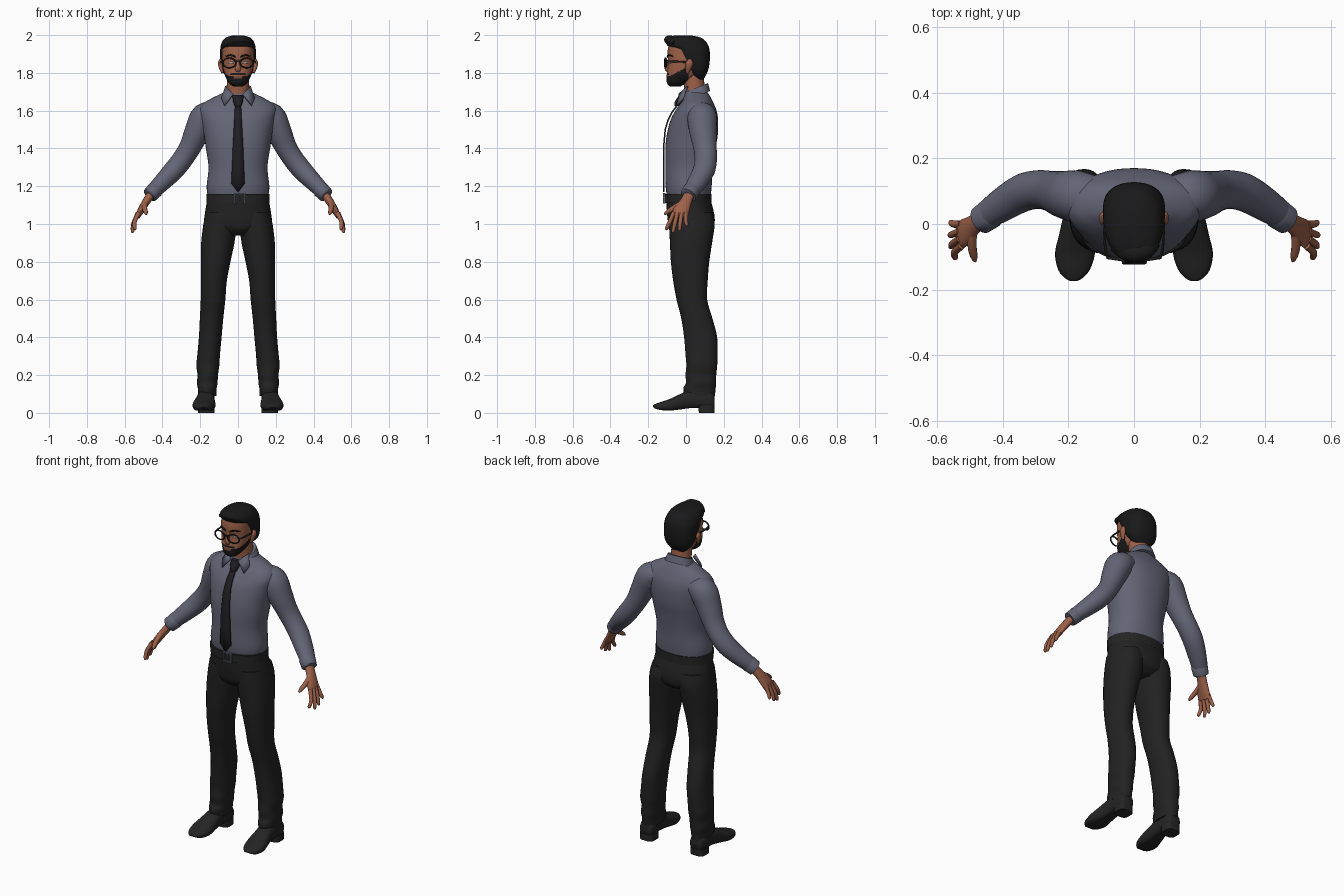
import bpy, bmesh, math
from mathutils import Vector


def material(name, r, g, b):
    m = bpy.data.materials.new(name)
    m.diffuse_color = (r, g, b, 1)
    return m


SHIRT = material("slate_shirt", 0.125, 0.13, 0.18)
SKIN = material("brown_skin", 0.34, 0.12, 0.066)
TROUSER = material("charcoal_trousers", 0.016, 0.016, 0.017)
HAIR = material("black_hair", 0.010, 0.010, 0.011)
LEATHER = material("dark_leather", 0.018, 0.018, 0.019)
TIE = material("black_tie", 0.014, 0.014, 0.017)
STEEL = material("buckle_steel", 0.11, 0.12, 0.16)
LIP = material("lip_red", 0.22, 0.065, 0.045)
EYE = material("eye_white", 0.5, 0.46, 0.42)


def resample(keys, n):
    """Catmull-Rom smoothing of rows of numbers, n steps per span."""
    out = []
    for i in range(len(keys) - 1):
        p = [keys[max(i - 1, 0)], keys[i], keys[i + 1], keys[min(i + 2, len(keys) - 1)]]
        for j in range(n):
            t = j / n
            out.append([0.5 * (2 * b + (c - a) * t + (2 * a - 5 * b + 4 * c - d) * t * t
                               + (3 * b - a - 3 * c + d) * t ** 3) for a, b, c, d in zip(*p)])
    return out + [list(keys[-1])]


def skin_rings(name, rings, mat):
    """Join equal rings of points into a capped surface."""
    bm = bmesh.new()
    rows = [[bm.verts.new(p) for p in r] for r in rings]
    n = len(rows[0])
    for a, b in zip(rows, rows[1:]):
        for i in range(n):
            bm.faces.new((a[i], a[(i + 1) % n], b[(i + 1) % n], b[i]))
    bm.faces.new(rows[0])
    bm.faces.new(rows[-1])
    bmesh.ops.recalc_face_normals(bm, faces=bm.faces)
    return finish(name, bm, mat)


def finish(name, bm, mat):
    me = bpy.data.meshes.new(name)
    bm.to_mesh(me)
    bm.free()
    ob = bpy.data.objects.new(name, me)
    me.materials.append(mat)
    bpy.context.collection.objects.link(ob)
    return ob


def unit_ring(seg, e=2.0):
    pts = []
    for i in range(seg):
        c, s = math.cos(2 * math.pi * i / seg), math.sin(2 * math.pi * i / seg)
        pts.append((math.copysign(abs(c) ** (2 / e), c), math.copysign(abs(s) ** (2 / e), s)))
    return pts


def loft(name, keys, mat, seg=32, n=4, e=2.2, tilt=0.0):
    """Horizontal sections: (z, centre x, front y, back y, half width)."""
    rings = []
    for z, cx, y0, y1, w in resample(keys, n):
        cy, d = (y0 + y1) / 2, (y1 - y0) / 2
        rings.append([(cx + w * a, cy + d * b, z + tilt * d * b) for a, b in unit_ring(seg, e)])
    return skin_rings(name, rings, mat)


def tube(name, keys, mat, seg=16, n=4):
    """Sections along a path: (x, y, z, radius along y, other radius)."""
    ks = resample(keys, n)
    rings = []
    for i, k in enumerate(ks):
        t = (Vector(ks[min(i + 1, len(ks) - 1)][:3]) - Vector(ks[max(i - 1, 0)][:3])).normalized()
        u = Vector((0, 1, 0)) if abs(t.y) < 0.9 else Vector((1, 0, 0))
        u = (u - t * u.dot(t)).normalized()
        v = t.cross(u)
        rings.append([Vector(k[:3]) + u * k[3] * a + v * k[4] * b for a, b in unit_ring(seg)])
    return skin_rings(name, rings, mat)


def box(name, lo, hi, mat):
    (x0, y0, z0), (x1, y1, z1) = lo, hi
    return skin_rings(name, [[(x0, y0, z), (x1, y0, z), (x1, y1, z), (x0, y1, z)] for z in (z0, z1)], mat)


def sheet(name, rows, mat, thick):
    """Strip of cloth from pairs of points, given thickness."""
    bm = bmesh.new()
    vs = [[bm.verts.new(p) for p in r] for r in rows]
    for a, b in zip(vs, vs[1:]):
        bm.faces.new((a[0], a[1], b[1], b[0]))
    ob = finish(name, bm, mat)
    mod = ob.modifiers.new("thickness", "SOLIDIFY")
    mod.thickness, mod.offset = thick, 0
    return ob


# Shirt body and collar band
loft("shirt_body", [(1.145, 0, -.10, .13, .160), (1.20, 0, -.108, .136, .166), (1.30, 0, -.109, .142, .156),
     (1.40, 0, -.109, .156, .170), (1.47, 0, -.102, .168, .180), (1.55, 0, -.082, .170, .195),
     (1.60, 0, -.056, .162, .205), (1.635, 0, -.032, .148, .188), (1.66, 0, -.014, .136, .150),
     (1.685, 0, -.004, .122, .100), (1.70, 0, .005, .112, .070)], SHIRT, seg=48)
loft("collar_band", [(1.675, 0, -.02, .128, .086), (1.70, 0, -.012, .122, .077), (1.722, 0, -.002, .116, .068)],
     SHIRT, tilt=.4)

# Tie blade and knot
blade = [(1.63, -.045, .016), (1.59, -.075, .018), (1.55, -.095, .02), (1.50, -.110, .023), (1.40, -.119, .028),
         (1.30, -.119, .032), (1.215, -.118, .036), (1.17, -.117, .002)]
sheet("tie_blade", [((-w, y, z), (w, y, z)) for z, y, w in blade], TIE, .008)
loft("tie_knot", [(1.625, 0, -.062, -.02, .018), (1.65, 0, -.058, 0, .026), (1.682, 0, -.036, .01, .029)], TIE, seg=12)

# Belt and buckle
loft("belt", [(1.11, 0, -.111, .136, .167), (1.16, 0, -.113, .136, .168)], LEATHER, seg=48, n=1)
for nm, x0, x1, z0, z1 in (("left", -.02, -.012, 1.108, 1.164), ("right", .032, .04, 1.108, 1.164),
                           ("top", -.02, .04, 1.157, 1.164), ("bottom", -.02, .04, 1.108, 1.115),
                           ("prong", .008, .014, 1.108, 1.164)):
    box("buckle_" + nm, (x0, -.121, z0), (x1, -.108, z1), STEEL)

# Hips
loft("trouser_hips", [(.94, 0, -.05, .10, .08), (.97, 0, -.082, .14, .145), (1.0, 0, -.093, .151, .178),
     (1.05, 0, -.10, .15, .176), (1.13, 0, -.105, .13, .163)], TROUSER, seg=48)

# Neck and head, with the beard and lips coloured by region
tube("neck", [(0, .06, 1.64, .062, .066), (0, .045, 1.72, .055, .058), (0, .035, 1.83, .056, .058)], SKIN, seg=24)
head = loft("head", [(1.728, 0, -.085, -.03, .026), (1.745, 0, -.100, .0, .047), (1.77, 0, -.103, .045, .062),
            (1.80, 0, -.101, .08, .074), (1.85, 0, -.094, .10, .082), (1.90, 0, -.098, .11, .084),
            (1.95, 0, -.09, .10, .080), (1.98, 0, -.06, .06, .05)], SKIN, seg=64, n=6, e=2.3)
head.data.materials.append(HAIR)
head.data.materials.append(LIP)
for f in head.data.polygons:
    x, y, z = f.center
    if y < .012 and z < 1.782 + max(0, y + .085) * .55:
        f.material_index = 1
    if abs(x) < .04 and y < -.05 and 1.786 < z < 1.80:
        f.material_index = 1
    if abs(x) < .024 and y < -.05 and 1.768 < z < 1.785:
        f.material_index = 2
tube("nose", [(0, -.088, 1.875, .006, .008), (0, -.097, 1.845, .01, .010), (0, -.101, 1.822, .012, .016),
              (0, -.094, 1.808, .008, .012)], SKIN, seg=12)

# Hair cap and swept fringe
loft("hair_cap", [(1.765, 0, .05, .092, .045), (1.80, 0, .018, .112, .078), (1.84, 0, -.012, .123, .091),
     (1.89, 0, -.045, .127, .095), (1.925, 0, -.066, .124, .094), (1.945, 0, -.099, .118, .091),
     (1.97, 0, -.108, .102, .081), (1.988, 0, -.098, .075, .062), (1.998, 0, -.06, .03, .03)], HAIR, seg=48, e=2.4)
tube("hair_fringe", [(-.06, -.065, 1.955, .02, .014), (-.02, -.085, 1.972, .028, .022),
     (.03, -.083, 1.975, .028, .022), (.065, -.055, 1.96, .02, .015)], HAIR)

FINGERS = [("index", -.066, .534, (.545, -.102, .968)), ("middle", -.045, .538, (.558, -.068, .953)),
           ("ring", -.022, .538, (.560, -.034, .963)), ("little", .0, .534, (.558, .004, .988))]

for s, side in ((-1, "right_"), (1, "left_")):
    def m(keys):
        return [(s * k[0],) + tuple(k[1:]) for k in keys]

    # Sleeve and cuff
    tube(side + "sleeve", m([(.11, .085, 1.59, .06, .05), (.172, .085, 1.568, .078, .076), (.215, .09, 1.49, .072, .068),
         (.252, .10, 1.41, .062, .058), (.292, .105, 1.345, .059, .055), (.34, .095, 1.285, .058, .054),
         (.40, .06, 1.222, .052, .047), (.45, .026, 1.172, .043, .04)]), SHIRT, seg=28)
    tube(side + "cuff", m([(.432, .036, 1.187, .042, .040), (.438, .032, 1.182, .047, .044),
         (.466, .012, 1.153, .044, .041), (.468, .011, 1.151, .036, .034)]), SHIRT, seg=24, n=1)

    # Hand
    tube(side + "palm", m([(.452, .022, 1.168, .028, .023), (.485, .0, 1.12, .031, .021), (.515, -.025, 1.07, .043, .018),
         (.532, -.034, 1.038, .042, .013)]), SKIN)
    for nm, y, x, tip in FINGERS:
        mid = (x + .014, (y + tip[1]) / 2 - .003, (1.05 + tip[2]) / 2, .011, .011)
        tube(side + nm + "_finger", m([(x - .008, y, 1.06, .011, .012), mid, tip[:2] + (tip[2] + .008, .009, .009),
             tip + (.003, .003)]), SKIN, seg=10, n=3)
    tube(side + "thumb", m([(.492, -.02, 1.11, .016, .014), (.494, -.065, 1.085, .014, .014),
         (.488, -.10, 1.062, .011, .011), (.484, -.114, 1.05, .004, .004)]), SKIN, seg=10, n=3)

    # Trouser leg with soft folds at the hem
    legs = [(1.06, .09, -.09, .14, .08), (1.0, .095, -.09, .152, .088), (.90, .107, -.085, .138, .088),
            (.80, .118, -.08, .123, .078), (.70, .128, -.068, .115, .069), (.60, .132, -.05, .112, .065),
            (.50, .140, -.025, .14, .062), (.40, .147, -.01, .165, .060), (.30, .156, -.002, .167, .060),
            (.25, .160, .002, .165, .061), (.20, .160, -.003, .160, .054), (.16, .163, .0, .160, .055),
            (.13, .163, -.014, .157, .050), (.09, .164, -.008, .153, .049)]
    loft(side + "trouser_leg", [(k[0], s * k[1]) + k[2:] for k in legs], TROUSER)

    # Shoe: sections from heel to toe (y, sole z, top z, half width, centre x)
    shoe = [(.152, .03, .08, .030, .166), (.13, .02, .12, .043, .167), (.03, .02, .122, .046, .170),
            (-.03, .012, .10, .053, .175), (-.09, .006, .072, .061, .180), (-.14, .010, .056, .048, .183),
            (-.165, .018, .046, .027, .184), (-.174, .026, .040, .010, .184)]
    skin_rings(side + "shoe", [[(s * cx + w * a, y, max(z0 + .006, (z0 + z1) / 2 + (z1 - z0) / 2 * b))
               for a, b in unit_ring(24, 2.4)] for y, z0, z1, w, cx in resample(shoe, 3)], LEATHER)
    loft(side + "heel", [(0, s * .168, .068, .152, .044), (.04, s * .168, .065, .152, .044)], LEATHER, n=1, e=3.5)

    # Collar wing
    sheet(side + "collar_wing", [m(r) for r in [((.024, -.036, 1.688), (.066, .008, 1.728)),
          ((.072, -.046, 1.627), (.088, -.016, 1.665))]], SHIRT, .008)

    # Eye, brow and ear
    tube(side + "eye", m([(.022, -.089, 1.853, .004, .003), (.036, -.085, 1.854, .006, .006),
         (.05, -.078, 1.853, .004, .003)]), EYE, seg=10)
    tube(side + "brow", m([(.014, -.099, 1.885, .004, .004), (.04, -.091, 1.894, .005, .005),
         (.064, -.07, 1.888, .003, .003)]), HAIR, seg=8)
    tube(side + "ear", m([(.082, .005, 1.80, .008, .006), (.09, .012, 1.825, .016, .010), (.095, .018, 1.852, .02, .011),
         (.092, .02, 1.872, .008, .006)]), SKIN, seg=12)

    # Glasses rim and temple arm
    bpy.ops.mesh.primitive_torus_add(major_radius=.033, minor_radius=.0045, major_segments=28, minor_segments=8,
                                     location=(s * .046, -.108, 1.853), rotation=(math.pi / 2, 0, s * .15))
    rim = bpy.context.object
    rim.name, rim.scale = side + "glasses_rim", (1.05, .78, 1)
    rim.data.materials.append(LEATHER)
    tube(side + "glasses_arm", m([(.080, -.102, 1.860, .004, .005), (.088, -.07, 1.860, .004, .005),
         (.091, .01, 1.858, .004, .005)]), LEATHER, seg=8)
box("glasses_bridge", (-.014, -.115, 1.857), (.014, -.107, 1.865), LEATHER)

# Smooth shading with crisp edges
bpy.ops.object.select_all(action="SELECT")
bpy.context.view_layer.objects.active = head
bpy.ops.object.shade_smooth_by_angle(angle=math.radians(50))
